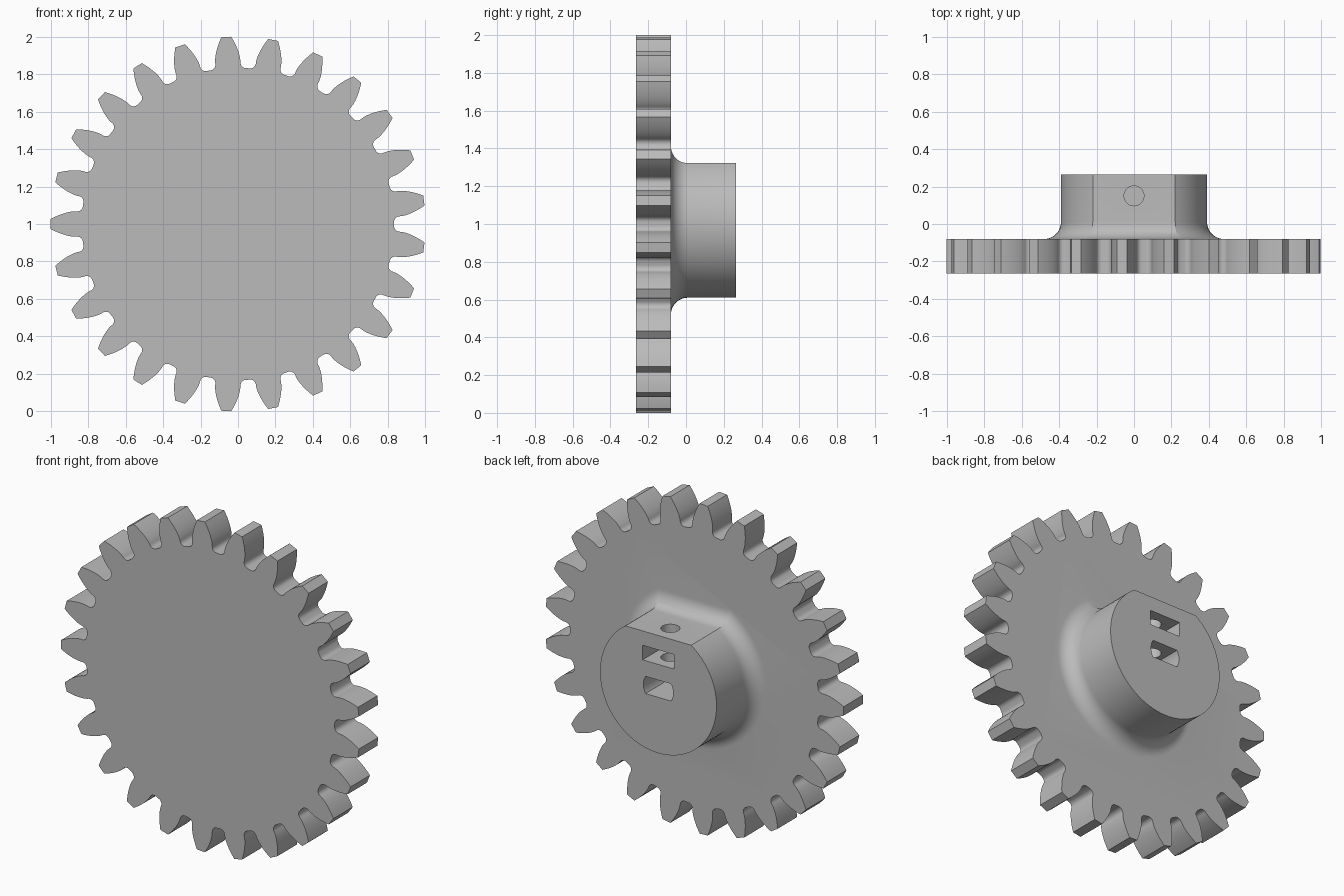
import bpy, bmesh
from math import sin, cos, pi, asin, acos, tan, sqrt

if "Cube" in bpy.data.objects:
    bpy.data.objects.remove(bpy.data.objects["Cube"])

grey = bpy.data.materials.new("plain grey")
grey.use_nodes = True
colour = (0.5, 0.5, 0.5, 1)
grey.diffuse_color = colour
grey.node_tree.nodes["Principled BSDF"].inputs["Base Color"].default_value = colour

CENTRE = 1.0
BACK, FACE, FRONT = 0.265, -0.08, -0.265
TEETH, TIP, PITCH, BASE, ROOT = 25, 1.0, 0.926, 0.87, 0.833
HUB, FLAT, FILLET = 0.39, 0.322, 0.09


def loft(name, rings):
    """Solid through (y, outline) rings, capped at both ends."""
    bm = bmesh.new()
    loops = [[bm.verts.new((x, y, CENTRE + z)) for x, z in pts] for y, pts in rings]
    for a, b in zip(loops, loops[1:]):
        for i in range(len(a)):
            bm.faces.new((a[i - 1], a[i], b[i], b[i - 1]))
    bm.faces.new(loops[0])
    bm.faces.new(loops[-1])
    bmesh.ops.recalc_face_normals(bm, faces=bm.faces)
    mesh = bpy.data.meshes.new(name)
    bm.to_mesh(mesh)
    bm.free()
    mesh.materials.append(grey)
    ob = bpy.data.objects.new(name, mesh)
    bpy.context.collection.objects.link(ob)
    return ob


def boolean(ob, other, operation):
    other.hide_render = True
    mod = ob.modifiers.new(operation.lower(), "BOOLEAN")
    mod.object, mod.operation, mod.solver = other, operation, "EXACT"
    bpy.context.view_layer.objects.active = ob
    bpy.ops.object.modifier_apply(modifier=mod.name)
    bpy.data.objects.remove(other)


def gear_outline():
    """Involute teeth with rounded roots, one tooth pointing along -x."""
    def inv(r):
        a = acos(min(1, BASE / r))
        return tan(a) - a
    base_angle = pi / (2 * TEETH) + inv(PITCH)
    half = []
    for i in range(9):
        r = TIP + (BASE - TIP) * i / 8
        half.append((r, base_angle - inv(r)))
    # Root fillet, tangent to the tooth side and the root circle
    f = 0.03
    mid_r, mid_a = ROOT + f, base_angle + asin(f / (ROOT + f))
    for i in range(7):
        start, end = base_angle - pi / 2, mid_a - pi
        d = start + (end - start) * i / 6 - mid_a
        u, v = mid_r + f * cos(d), f * sin(d)
        half.append((sqrt(u * u + v * v), mid_a + asin(v / sqrt(u * u + v * v))))
    tooth = [(r, -a) for r, a in reversed(half)] + half
    return [(r * cos(a + pi + k * 2 * pi / TEETH), r * sin(a + pi + k * 2 * pi / TEETH))
            for k in range(TEETH) for r, a in tooth]


def hub_outline(grow, steps=72):
    """Circle with a flat on top, offset outwards."""
    r = HUB + grow
    a = asin((FLAT + grow) / r)
    return [(r * cos(t), r * sin(t))
            for t in (pi - a + (pi + 2 * a) * i / steps for i in range(steps + 1))]


# Toothed wheel
outline = gear_outline()
gear = loft("gear_wheel", [(FRONT, outline), (FACE, outline)])

# Hub with a flared foot
rings = [(FACE - 0.03, hub_outline(FILLET))]
for i in range(11):
    t = pi / 2 * i / 10
    rings.append((FACE + FILLET * (1 - cos(t)), hub_outline(FILLET * (1 - sin(t)))))
rings.append((BACK, hub_outline(0)))
boolean(gear, loft("hub", rings), "UNION")

# Shaft hole with two flats
shaft_r, shaft_h = 0.1, 0.052
a = asin(shaft_h / shaft_r)
side = [-a + 2 * a * i / 12 for i in range(13)]
shaft = [(shaft_r * cos(t + s), shaft_r * sin(t + s)) for s in (0, pi) for t in side]
boolean(gear, loft("shaft_hole", [(FACE, shaft), (BACK + 0.1, shaft)]), "DIFFERENCE")

# Nut pocket
pocket = [(-0.105, 0.147), (0.105, 0.147), (0.105, 0.235), (-0.105, 0.235)]
boolean(gear, loft("nut_pocket", [(0.045, pocket), (BACK + 0.1, pocket)]), "DIFFERENCE")

# Set screw hole from the flat down into the shaft hole
bpy.ops.mesh.primitive_cylinder_add(vertices=32, radius=0.053, depth=0.5,
                                    location=(0, 0.15, CENTRE + 0.25))
boolean(gear, bpy.context.object, "DIFFERENCE")

# Smooth flanks and fillets, crisp edges elsewhere
bpy.ops.object.select_all(action="DESELECT")
gear.select_set(True)
bpy.context.view_layer.objects.active = gear
bpy.ops.object.shade_smooth_by_angle(angle=pi / 7)
